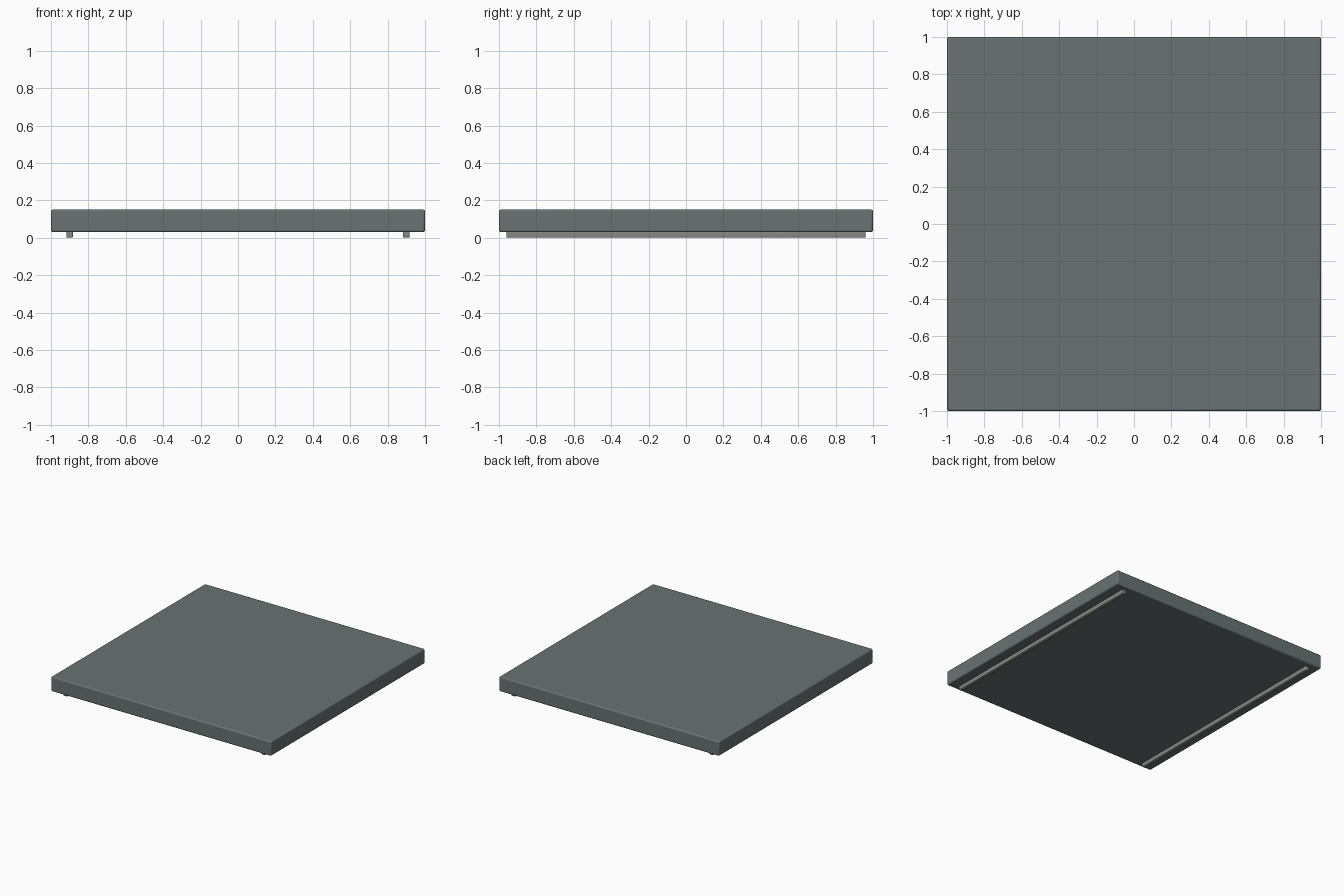
import bpy

if "Cube" in bpy.data.objects:
    bpy.data.objects.remove(bpy.data.objects["Cube"])


def material(name, color):
    mat = bpy.data.materials.new(name)
    mat.diffuse_color = color
    mat.use_nodes = True
    mat.node_tree.nodes["Principled BSDF"].inputs["Base Color"].default_value = mat.diffuse_color
    return mat


def rounded_box(name, low, high, bevel, mat):
    center = [(a + b) / 2 for a, b in zip(low, high)]
    bpy.ops.mesh.primitive_cube_add(size=1, location=center)
    obj = bpy.context.object
    obj.name = name
    obj.scale = [b - a for a, b in zip(low, high)]
    bpy.ops.object.transform_apply(location=False, rotation=False, scale=True)
    mod = obj.modifiers.new("soft_edges", "BEVEL")
    mod.width = bevel
    mod.segments = 3
    obj.data.materials.append(mat)
    bpy.ops.object.shade_smooth_by_angle()
    return obj


slate = material("slate", (0.14, 0.17, 0.17, 1))
metal = material("rail_grey", (0.24, 0.25, 0.23, 1))

# Main slab
rounded_box("slab", (-1, -1, 0.03), (1, 1, 0.15), 0.01, slate)

# Two runner rails under the slab, slightly sunk into it
for side, x in (("left", -0.9), ("right", 0.9)):
    rounded_box(f"{side}_rail", (x - 0.0175, -0.96, 0), (x + 0.0175, 0.96, 0.035), 0.006, metal)
